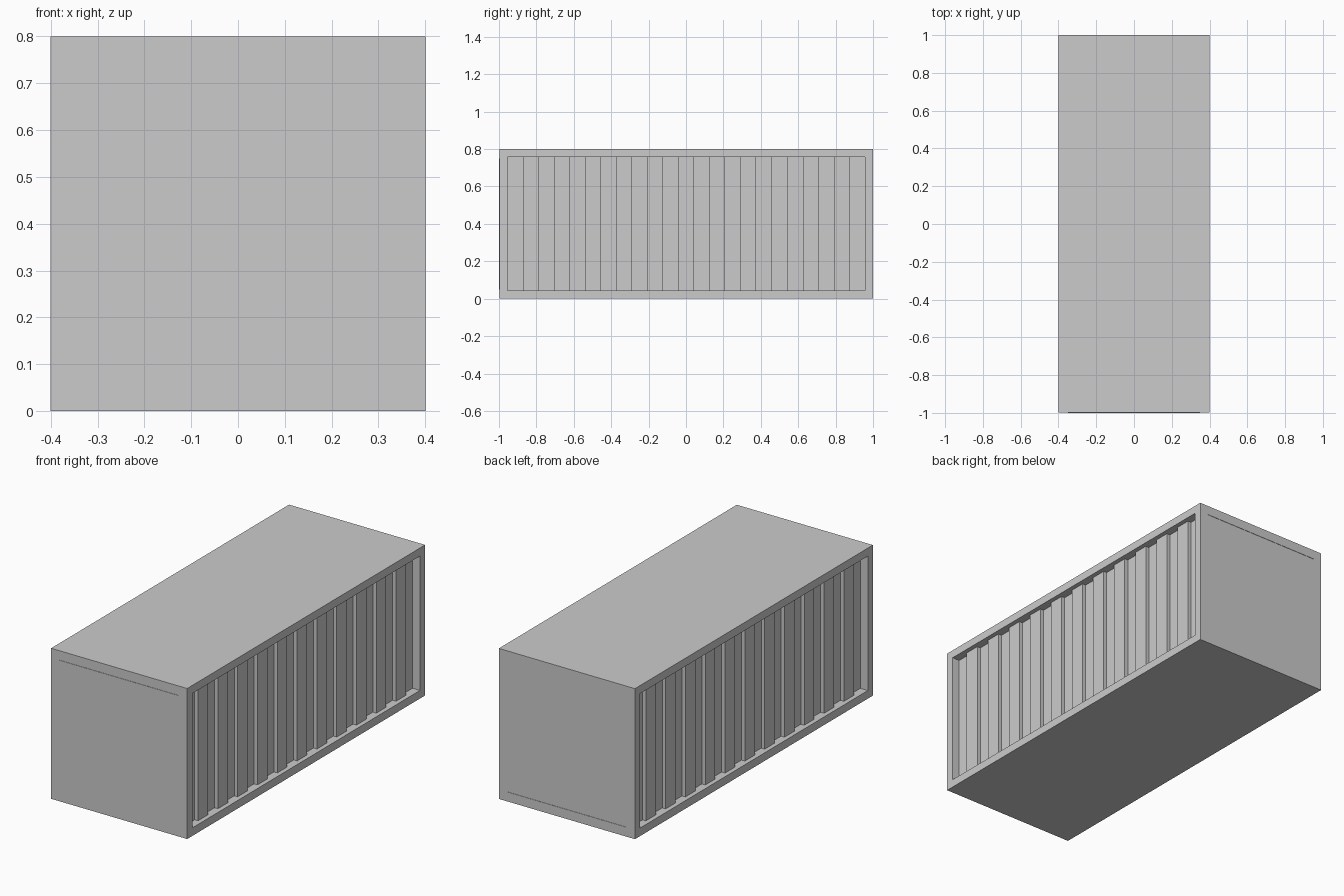
import bpy, bmesh
from mathutils import Vector, Matrix

if "Cube" in bpy.data.objects:
    bpy.data.objects.remove(bpy.data.objects["Cube"])

W, L, H = 0.8, 2.0, 0.8
FRAME = 0.043          # frame width around each side opening
RIBS = 23              # alternating deep / shallow strips
SHALLOW, STEP = 0.024, 0.02
DOOR_INSET, DOOR_STEP = 0.05, 0.002

bm = bmesh.new()
bmesh.ops.create_cube(bm, size=1, matrix=Matrix.Translation((0, DOOR_STEP / 2, H / 2))
                      @ Matrix.Diagonal((W, L - DOOR_STEP, H, 1)))


def face_towards(direction):
    return max(bm.faces, key=lambda f: f.normal.dot(direction) * 10 + f.calc_center_median().dot(direction))


def push(faces, offset):
    """Extrude a region by an offset, drop the old faces and return the new ones."""
    geom = bmesh.ops.extrude_face_region(bm, geom=faces)["geom"]
    verts = [g for g in geom if isinstance(g, bmesh.types.BMVert)]
    bmesh.ops.translate(bm, verts=verts, vec=offset)
    old = [f for f in faces if f.is_valid]
    if old:
        bmesh.ops.delete(bm, geom=old, context='FACES')
    return [g for g in geom if isinstance(g, bmesh.types.BMFace)]


# end panels: slightly raised at the front, slightly sunk at the back
for sy in (-1, 1):
    bm.normal_update()
    end = face_towards(Vector((0, sy, 0)))
    bmesh.ops.inset_region(bm, faces=[end], thickness=DOOR_INSET, use_even_offset=True)
    push([end], (0, -DOOR_STEP, 0))

# corrugated side walls set into a frame
for sx in (-1, 1):
    bm.normal_update()
    side = face_towards(Vector((sx, 0, 0)))
    bmesh.ops.inset_region(bm, faces=[side], thickness=FRAME, use_even_offset=True)
    ys = [v.co.y for v in side.verts]
    start, pitch = min(ys), (max(ys) - min(ys)) / RIBS
    strips = [side]
    for i in range(1, RIBS):
        geom = strips + list({e for f in strips for e in f.edges}) + list({v for f in strips for v in f.verts})
        cut = bmesh.ops.bisect_plane(bm, geom=geom, plane_co=(0, start + i * pitch, 0), plane_no=(0, 1, 0))
        strips = [g for g in cut["geom"] if isinstance(g, bmesh.types.BMFace)]
    strips = push(strips, (-sx * SHALLOW, 0, 0))
    strips.sort(key=lambda f: f.calc_center_median().y)
    for strip in strips[::2]:
        push([strip], (-sx * STEP, 0, 0))

bmesh.ops.recalc_face_normals(bm, faces=bm.faces)
mesh = bpy.data.meshes.new("container_body")
bm.to_mesh(mesh)
bm.free()
body = bpy.data.objects.new("container_body", mesh)
bpy.context.collection.objects.link(body)
